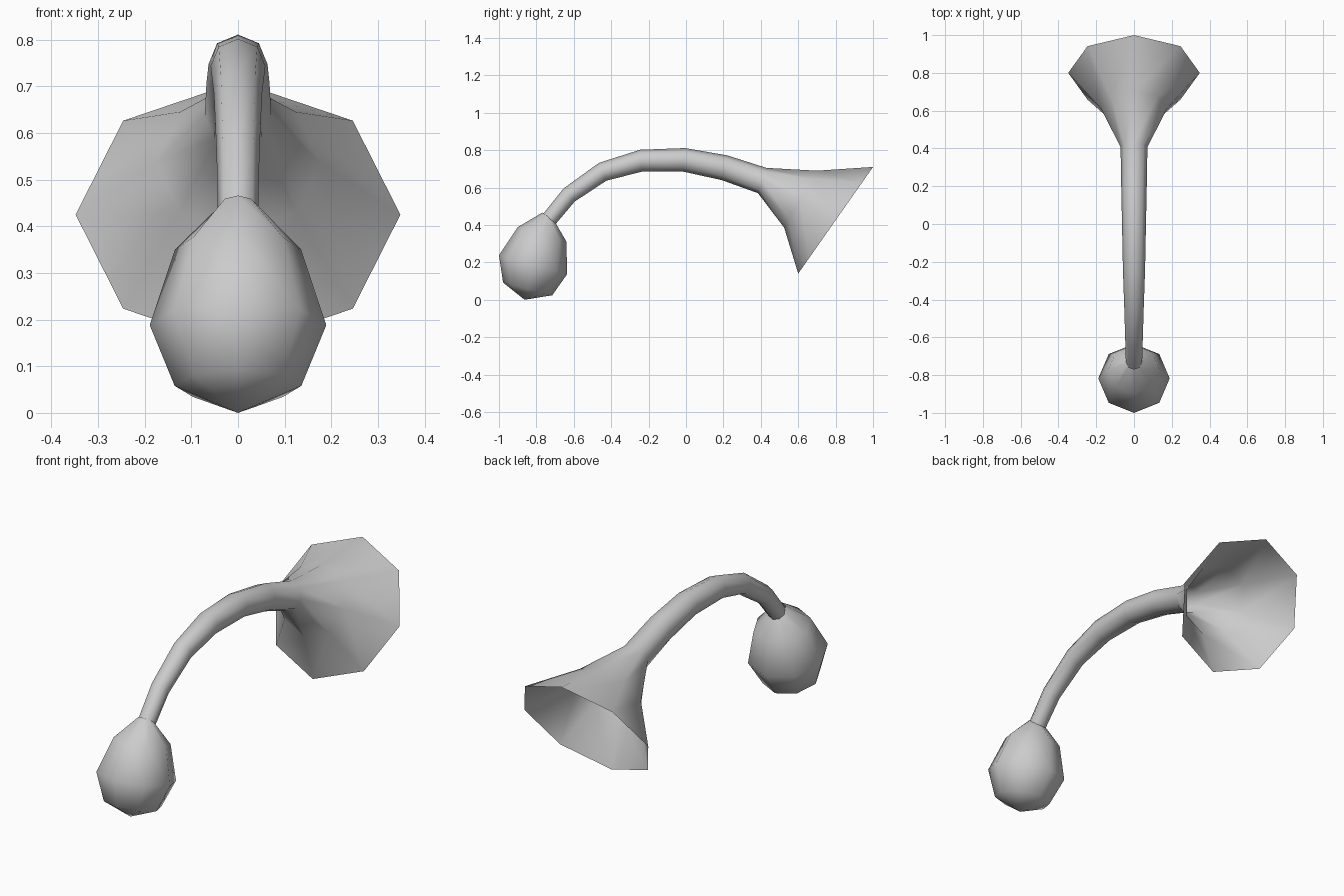
import bpy
import bmesh
from math import sin, cos, pi
from mathutils import Vector

if "Cube" in bpy.data.objects:
    bpy.data.objects.remove(bpy.data.objects["Cube"])

SIDES = 8


def loft(name, sections, pole=None):
    """Skin octagonal rings; each section is the ring's (y, z) at two opposite points."""
    bm = bmesh.new()
    rings = []
    for y1, z1, y2, z2 in sections:
        a, b = Vector((0, y1, z1)), Vector((0, y2, z2))
        centre, up = (a + b) / 2, (a - b) / 2
        side = Vector((up.length, 0, 0))
        rings.append([bm.verts.new(centre + up * cos(2 * pi * i / SIDES) + side * sin(2 * pi * i / SIDES))
                      for i in range(SIDES)])
    for r, s in zip(rings, rings[1:]):
        for i in range(SIDES):
            j = (i + 1) % SIDES
            bm.faces.new((r[i], r[j], s[j], s[i]))
    if pole:
        tip = bm.verts.new(pole)
        for i in range(SIDES):
            bm.faces.new((rings[-1][i], rings[-1][(i + 1) % SIDES], tip))
    bmesh.ops.recalc_face_normals(bm, faces=bm.faces)
    for f in bm.faces:
        f.smooth = True
    mesh = bpy.data.meshes.new(name)
    bm.to_mesh(mesh)
    bm.free()
    obj = bpy.data.objects.new(name, mesh)
    bpy.context.collection.objects.link(obj)
    return obj


# Curved tube flaring into the open bell
loft("horn_tube_and_bell", [
    (-0.775, 0.445, -0.705, 0.395),
    (-0.655, 0.595, -0.595, 0.525),
    (-0.465, 0.732, -0.425, 0.637),
    (-0.245, 0.802, -0.235, 0.685),
    (-0.005, 0.811, -0.015, 0.685),
    (0.22, 0.772, 0.19, 0.64),
    (0.43, 0.705, 0.385, 0.57),
    (0.70, 0.69, 0.525, 0.385),
    (1.0, 0.71, 0.60, 0.14),
])

# Squeeze bulb, tilted toward the tube
loft("squeeze_bulb", [
    (-0.768, 0.466, -0.703, 0.42),
    (-0.90, 0.388, -0.64, 0.312),
    (-1.0, 0.238, -0.635, 0.138),
    (-0.978, 0.092, -0.715, 0.024),
], pole=(0, -0.863, 0.0))
